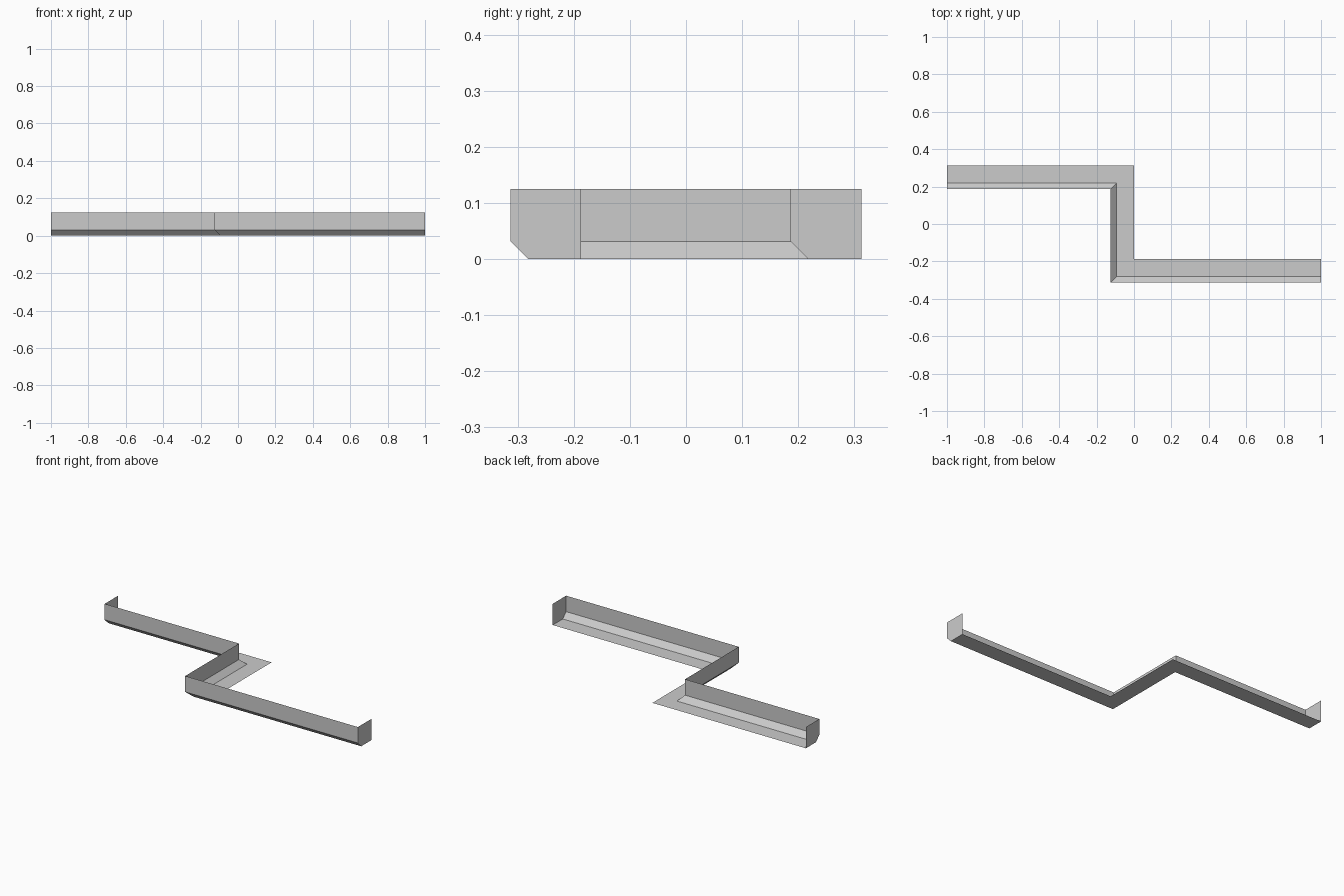
import bpy

cube = bpy.data.objects.get("Cube")
if cube:
    bpy.data.objects.remove(cube, do_unlink=True)

W = 0.125          # depth and height of the channel
C = W / 4          # chamfer size
HALF = 2.5 * W     # half of the overall depth

grey = bpy.data.materials.new("plain grey")
grey.use_nodes = True
colour = (0.6, 0.6, 0.6, 1)
grey.diffuse_color = colour
grey.node_tree.nodes["Principled BSDF"].inputs["Base Color"].default_value = colour

# Open cross-section: (distance from the front edge, height)
profile = [(0, W), (0, C), (C, 0), (W, 0)]


def rail(inset, z):
    """Z-shaped path, shifted back from the front edge by inset."""
    x, back, front = inset - W, HALF - W + inset, inset - HALF
    return [(-1, back, z), (x, back, z), (x, front, z), (1, front, z)]


def add_part(name, verts, faces):
    mesh = bpy.data.meshes.new(name)
    mesh.from_pydata(verts, [], faces)
    mesh.materials.append(grey)
    mesh.update()
    obj = bpy.data.objects.new(name, mesh)
    bpy.context.collection.objects.link(obj)


# Wall, chamfer and floor, each a strip mitred at the two corners
rails = [rail(*p) for p in profile]
for i, name in enumerate(["front_wall", "lower_chamfer", "floor"]):
    add_part(name, rails[i] + rails[i + 1],
             [(k, k + 4, k + 5, k + 1) for k in range(3)])

# Flat caps closing both ends
for name, end in [("right_end_cap", 0), ("left_end_cap", -1)]:
    outline = [r[end] for r in rails] + [rail(W, W)[end]]
    order = list(range(len(outline)))
    add_part(name, outline, [order if end else order[::-1]])
